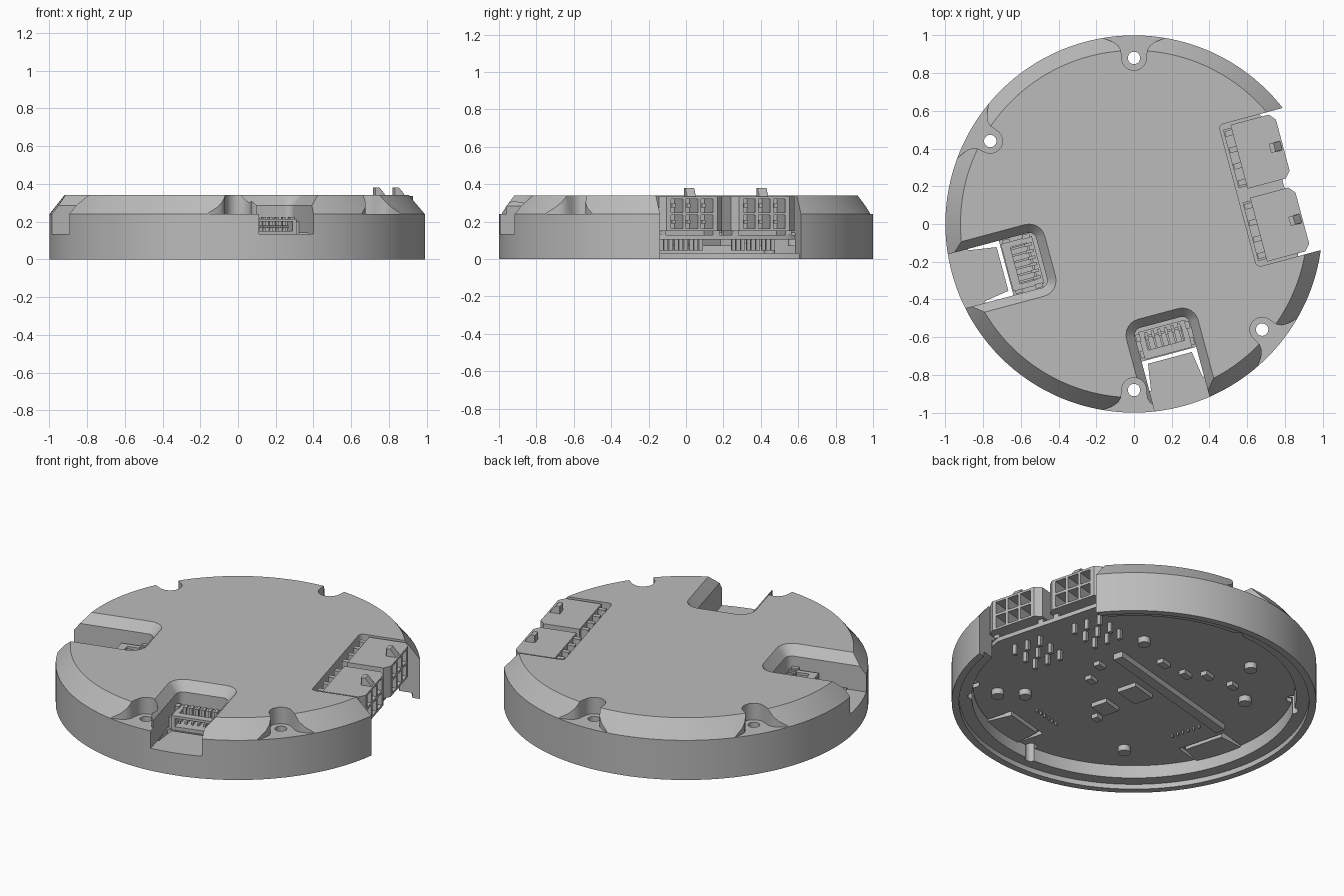
import bpy, bmesh, math
from mathutils import Matrix

if "Cube" in bpy.data.objects:
    bpy.data.objects.remove(bpy.data.objects["Cube"])

grey = bpy.data.materials.new("housing grey")
grey.diffuse_color = (0.5, 0.5, 0.5, 1)
grey.use_nodes = True
grey.node_tree.nodes["Principled BSDF"].inputs["Base Color"].default_value = grey.diffuse_color


def finish(name, bm, angle):
    bmesh.ops.recalc_face_normals(bm, faces=bm.faces)
    bm.transform(Matrix.Rotation(math.radians(angle), 4, 'Z'))
    me = bpy.data.meshes.new(name)
    bm.to_mesh(me)
    bm.free()
    me.materials.append(grey)
    ob = bpy.data.objects.new(name, me)
    bpy.context.collection.objects.link(ob)
    return ob


def loft(name, layers, angle=0):
    """Stack outlines of equal length into a closed solid; layers = [(z, points)]."""
    bm = bmesh.new()
    rings = [[bm.verts.new((x, y, z)) for x, y in pts] for z, pts in layers]
    n = len(rings[0])
    for a, b in zip(rings, rings[1:]):
        for i in range(n):
            bm.faces.new((a[i], a[(i + 1) % n], b[(i + 1) % n], b[i]))
    bm.faces.new(rings[0][::-1])
    bm.faces.new(rings[-1])
    return finish(name, bm, angle)


def boxes(name, items, angle=0):
    """Several boxes (u0, u1, v0, v1, z0, z1) as one object."""
    bm = bmesh.new()
    for u0, u1, v0, v1, z0, z1 in items:
        m = Matrix.Translation(((u0 + u1) / 2, (v0 + v1) / 2, (z0 + z1) / 2))
        m = m @ Matrix.Diagonal((u1 - u0, v1 - v0, z1 - z0, 1))
        bmesh.ops.create_cube(bm, size=1, matrix=m)
    return finish(name, bm, angle)


def circle(r, n=128, cx=0, cy=0):
    return [(cx + r * math.cos(2 * math.pi * i / n), cy + r * math.sin(2 * math.pi * i / n))
            for i in range(n)]


def rrect(u0, u1, v0, v1, r):
    pts = []
    for cx, cy, a0 in ((u1 - r, v1 - r, 0), (u0 + r, v1 - r, 90),
                       (u0 + r, v0 + r, 180), (u1 - r, v0 + r, 270)):
        for k in range(7):
            a = math.radians(a0 + 15 * k)
            pts.append((cx + r * math.cos(a), cy + r * math.sin(a)))
    return pts


def cut(ob, cutter):
    mod = ob.modifiers.new("cut", 'BOOLEAN')
    mod.operation, mod.solver, mod.object = 'DIFFERENCE', 'EXACT', cutter
    dg = bpy.context.evaluated_depsgraph_get()
    me = bpy.data.meshes.new_from_object(ob.evaluated_get(dg))
    ob.modifiers.clear()
    ob.data = me
    bpy.data.objects.remove(cutter)


SCREWS = (90, 150, -39.5, -90)          # screw directions, all at radius 0.88
NOTCHES = ((195, 0.52, -0.10, 0.20),    # direction, inner end, side limits
           (-75, 0.54, -0.15, 0.15))
SIDE = 15                               # direction of the large side opening

# Housing: chamfered disc
body = loft("housing", [(0, circle(1)), (0.24, circle(1)), (0.34, circle(0.92))])

# Stepped hollow, leaving walls round the notches, opening and screws
hollow = loft("hollow_cutter", [(-0.05, circle(0.96)), (0.03, circle(0.96)),
                                (0.03, circle(0.89)), (0.15, circle(0.89)),
                                (0.15, circle(0.84)), (0.28, circle(0.84))])
for ang, u0, v0, v1 in NOTCHES:
    cut(hollow, loft("wall", [(z, rrect(u0 - 0.05, 1.1, v0 - 0.05, v1 + 0.05, 0.07))
                              for z in (0.14, 0.31)], ang))
cut(hollow, loft("wall", [(z, rrect(0.54, 1.2, -0.42, 0.42, 0.03))
                          for z in (0.14, 0.32)], SIDE))
for ang in SCREWS:
    cut(hollow, loft("boss", [(z, circle(0.1, 32, 0.88)) for z in (0.135, 0.33)], ang))
cut(body, hollow)

# Connector notches with sloped upper edge
for ang, u0, v0, v1 in NOTCHES:
    cut(body, loft("notch_cutter", [
        (z, rrect(u0 - o, 1.2, v0 - o, v1 + o, 0.04 + o))
        for z, o in ((0.135, 0), (0.285, 0), (0.35, 0.055))], ang))
cut(body, loft("opening_cutter", [(z, rrect(0.57, 1.3, -0.39, 0.39, 0.025))
                                  for z in (-0.1, 0.5)], SIDE))

# Flared screw recesses
half = [(0.88, 0.065), (0.92, 0.069), (0.945, 0.083), (0.965, 0.11), (0.98, 0.15),
        (1.0, 0.2), (1.1, 0.26)]
arc = [(0.88 + 0.065 * math.cos(math.radians(a)), 0.065 * math.sin(math.radians(a)))
       for a in range(105, 256, 15)]
flare = half[::-1] + arc + [(u, -v) for u, v in half]
for ang in SCREWS:
    cut(body, loft("recess_cutter", [(0.24, flare), (0.4, flare)], ang))

# Circuit board, trimmed at the notches and the opening
board = loft("circuit_board", [(0.105, circle(0.885)), (0.13, circle(0.885))])
for ang, u0, v0, v1 in NOTCHES:
    cut(board, boxes("board_cutter", [(0.715, 1.1, v0, v1, 0, 0.3)], ang))
cut(board, boxes("board_cutter", [(0.82, 1.1, -0.5, 0.5, 0, 0.3)], SIDE))

# Through holes for screws
for ang in SCREWS:
    for ob in (body, board):
        cut(ob, loft("hole_cutter", [(z, circle(0.033, 24, 0.88)) for z in (-0.1, 0.5)], ang))

# Cable tongues and small pin connectors in the notches
for (ang, u0, v0, v1), label in zip(NOTCHES, ("left", "front")):
    c = (v0 + v1) / 2
    tongue = [(0.93, v0), (0.93, v1), (0.735, v1 - 0.03), (0.735, v0 + 0.03)]
    loft(label + "_tongue", [(0.1, tongue), (0.135, tongue)], ang)
    w = 0.13
    plug = boxes(label + "_connector", [(u0 + 0.02, 0.71, c - w, c + w, 0.13, 0.215)], ang)
    cut(plug, boxes("socket_cutter", [(u0 + 0.06, 0.8, c - w + 0.02, c + w - 0.02, 0.15, 0.2)], ang))
    cut(plug, boxes("slot_cutter", [(u0 + 0.05, 0.665, c - w + 0.03, c + w - 0.03, 0.17, 0.3)], ang))
    pins = []
    for i in range(6):
        v = c + (i - 2.5) * 0.036
        pins += [(u0 + 0.03, 0.69, v - 0.006, v + 0.006, 0.165, 0.18),
                 (u0 + 0.03, u0 + 0.07, v - 0.008, v + 0.008, 0.14, 0.225),
                 (u0 + 0.04, u0 + 0.05, v - 0.005, v + 0.005, 0.085, 0.14)]
    for s in (-1, 1):
        v = c + s * (w + 0.005)
        pins += [(u0 + 0.03, u0 + 0.07, v - 0.012, v + 0.012, 0.13, 0.225),
                 (0.66, 0.70, v - 0.012, v + 0.012, 0.13, 0.2)]
    boxes(label + "_connector_pins", pins, ang)

# Two six-way power connectors in the side opening
for c, label in ((0.2, "rear"), (-0.2, "near")):
    outline = [(0.63, c - 0.175), (0.84, c - 0.175), (0.87, c - 0.14), (0.87, c + 0.14),
               (0.84, c + 0.175), (0.63, c + 0.175)]
    block = loft(label + "_power_connector", [(0.15, outline), (0.335, outline)], SIDE)
    cells = [(0.7, 0.95, c + k * 0.083 - 0.033, c + k * 0.083 + 0.033, z, z + 0.072)
             for k in (-1, 0, 1) for z in (0.163, 0.25)]
    cut(block, boxes("cell_cutter", cells, SIDE))
    # contacts, rear tabs, feet and solder pins
    bits = [(0.585, 0.635, c - 0.16, c + 0.16, 0.13, 0.25),
            (0.635, 0.82, c - 0.165, c - 0.13, 0.13, 0.155),
            (0.635, 0.82, c + 0.13, c + 0.165, 0.13, 0.155)]
    for k in (-1, 0, 1):
        v = c + k * 0.083
        bits += [(0.69, 0.8, v - 0.01, v + 0.01, z, z + 0.02) for z in (0.19, 0.277)]
        bits += [(u, u + 0.022, v - 0.011, v + 0.011, 0.045, 0.11) for u in (0.53, 0.62, 0.72)]
    for k in range(4):
        v = c + (k - 1.5) * 0.09
        bits.append((0.59, 0.635, v - 0.015, v + 0.015, 0.24, 0.325))
    boxes(label + "_power_connector_details", bits, SIDE)
    latch = loft(label + "_latch", [(0.33, rrect(0.8, 0.865, c - 0.025, c + 0.025, 0.004)),
                                    (0.38, rrect(0.8, 0.825, c - 0.025, c + 0.025, 0.004))], SIDE)

# Parts on the underside of the board
boxes("heat_bar", [(-0.64, 0.34, 0.1, 0.16, 0.07, 0.11)], SIDE)
chips = [(-0.06, -0.035, 0.08, 0.06), (-0.09, -0.256, 0.06, 0.05), (-0.13, 0.4, 0.035, 0.02),
         (-0.05, 0.31, 0.035, 0.02), (0.116, 0.28, 0.035, 0.02), (0.2, -0.147, 0.03, 0.02),
         (-0.16, -0.36, 0.025, 0.02), (0.3, -0.02, 0.03, 0.02), (-0.3, 0.45, 0.03, 0.02)]
boxes("chips", [(u - a, u + a, v - b, v + b, 0.08, 0.11) for u, v, a, b in chips], SIDE)
for x, y in ((0.28, 0.42), (-0.35, 0.58), (-0.56, 0.28), (-0.4, -0.56), (0.41, -0.44), (0.53, -0.53)):
    loft("standoff", [(0.07, circle(0.035, 24, x, y)), (0.11, circle(0.035, 24, x, y))])

# Smooth round walls, keep edges sharp
for ob in bpy.context.scene.objects:
    ob.select_set(True)
    bpy.context.view_layer.objects.active = ob
bpy.ops.object.shade_smooth_by_angle(angle=math.radians(25))
